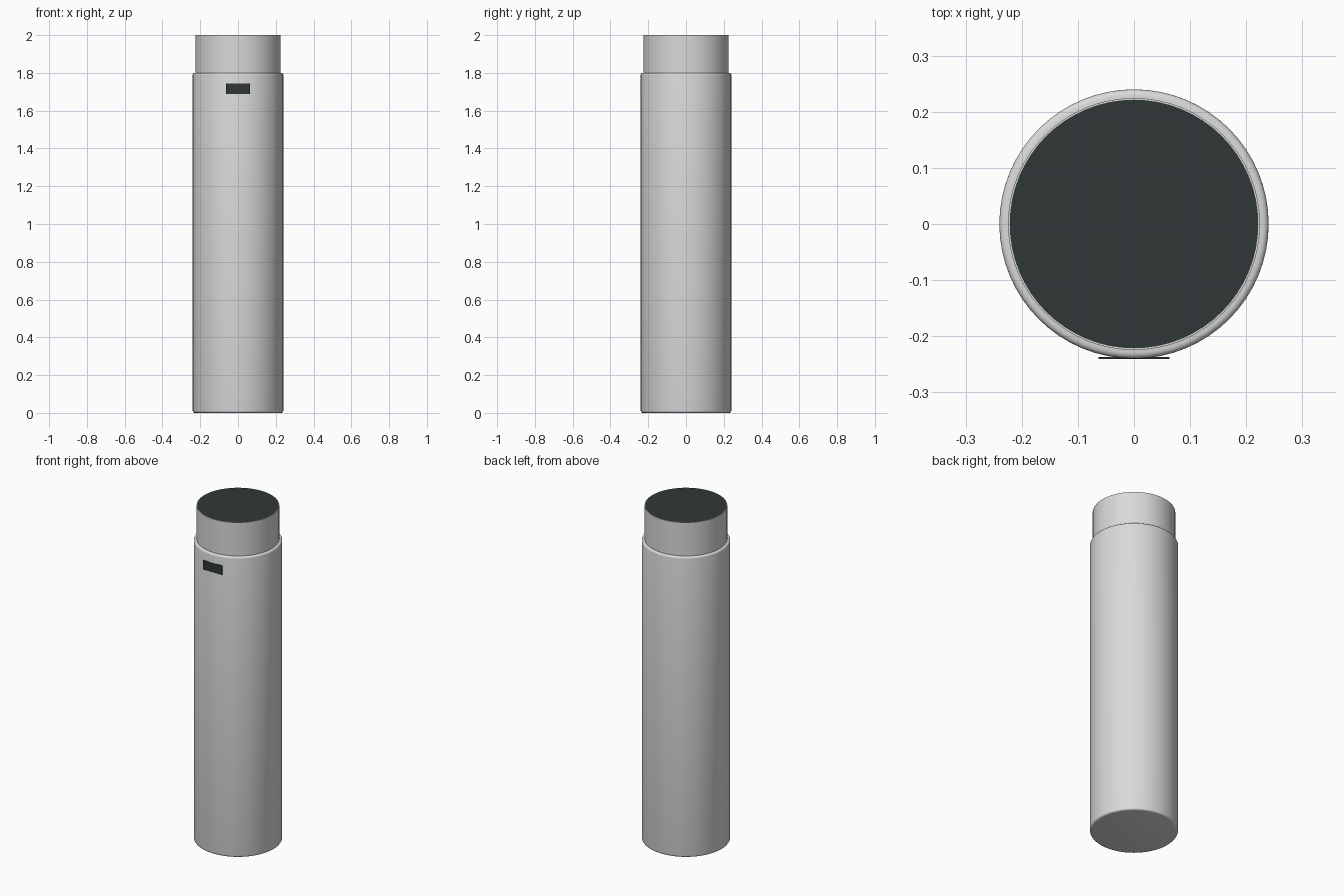
import bpy, bmesh, math

cube = bpy.data.objects.get("Cube")
if cube:
    bpy.data.objects.remove(cube, do_unlink=True)


def material(name, color):
    m = bpy.data.materials.new(name)
    m.use_nodes = True
    m.diffuse_color = color
    m.node_tree.nodes["Principled BSDF"].inputs["Base Color"].default_value = color
    return m


grey = material("light grey", (0.7, 0.7, 0.7, 1))
dark = material("dark slate", (0.028, 0.039, 0.037, 1))
SIDES = 64


def add_object(name, bm, mats, smooth=True):
    bmesh.ops.recalc_face_normals(bm, faces=bm.faces)
    mesh = bpy.data.meshes.new(name)
    bm.to_mesh(mesh)
    bm.free()
    for m in mats:
        mesh.materials.append(m)
    ob = bpy.data.objects.new(name, mesh)
    bpy.context.collection.objects.link(ob)
    if smooth:
        bpy.ops.object.select_all(action='DESELECT')
        ob.select_set(True)
        bpy.context.view_layer.objects.active = ob
        bpy.ops.object.shade_smooth_by_angle(angle=math.radians(35))
    return ob


def turned(profile):
    """Closed solid turned round z from (radius, height) points."""
    bm = bmesh.new()
    rings = []
    for r, z in profile:
        rings.append([bm.verts.new((r * math.cos(math.tau * i / SIDES),
                                    r * math.sin(math.tau * i / SIDES), z))
                      for i in range(SIDES)])
    for a, b in zip(rings, rings[1:]):
        for i in range(SIDES):
            j = (i + 1) % SIDES
            bm.faces.new((a[i], a[j], b[j], b[i]))
    bm.faces.new(rings[0][::-1])
    bm.faces.new(rings[-1])
    return bm


# Main tube with rounded edges at both ends
R, H, B = 0.24, 1.8, 0.011
arc = [(R - B + B * math.sin(t), B - B * math.cos(t))
       for t in (math.pi / 2 * k / 4 for k in range(5))]
add_object("body", turned(arc + [(r, H - z) for r, z in reversed(arc)]), [grey])

# Narrower neck whose flat top carries an inset dark disc
bm = turned([(0.2245, H - 0.02), (0.2245, 2.0), (0.2215, 2.0)])
bm.normal_update()
for f in bm.faces:
    if len(f.verts) == SIDES and f.calc_center_median().z > H:
        f.material_index = 1
add_object("neck", bm, [grey, dark])

# Small flat plate on the front
bm = bmesh.new()
bmesh.ops.create_cube(bm, size=1)
bmesh.ops.scale(bm, verts=bm.verts, vec=(0.127, 0.004, 0.055))
bmesh.ops.translate(bm, verts=bm.verts, vec=(0, -0.239, 1.717))
add_object("front_plate", bm, [dark], smooth=False)
